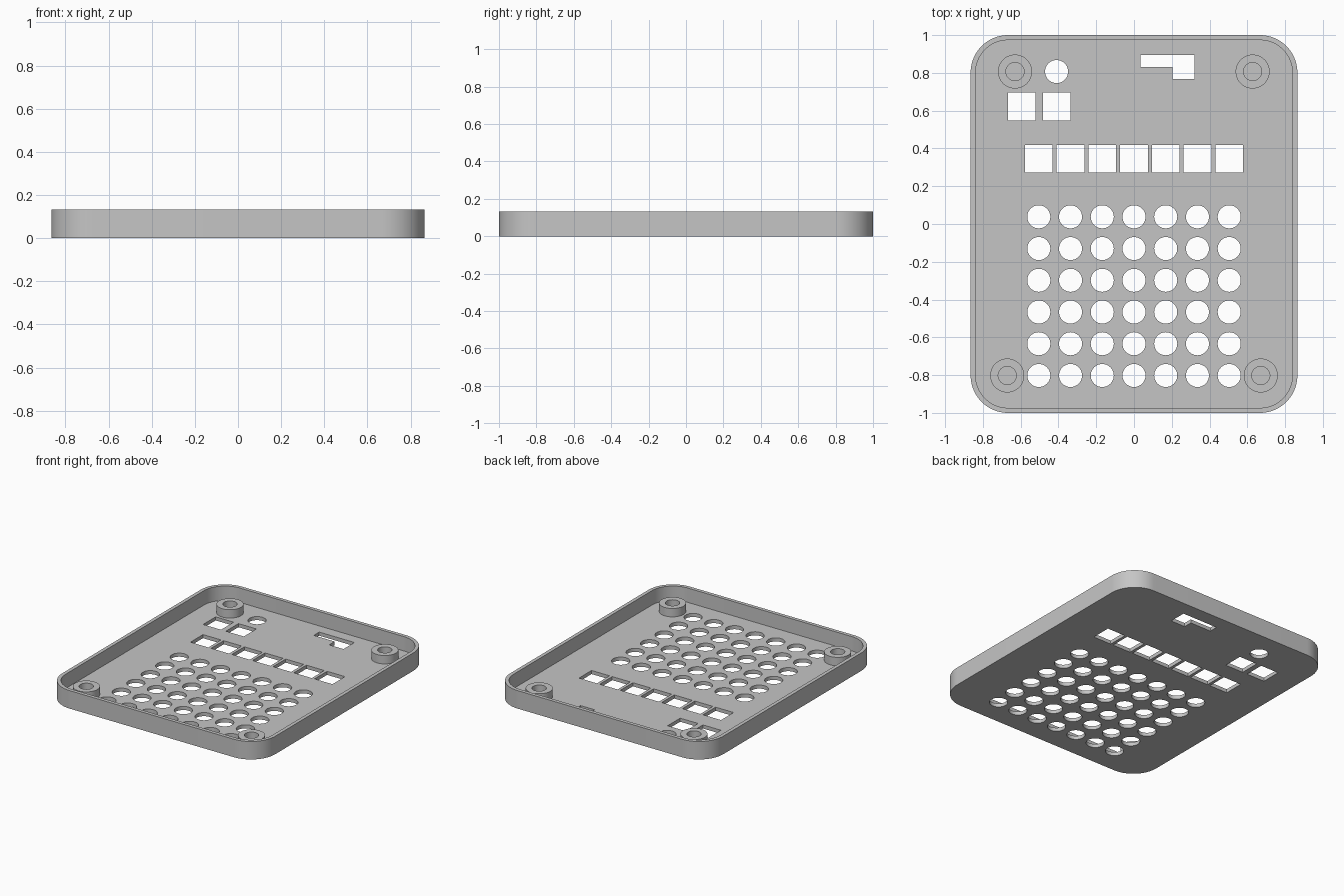
import bpy, bmesh
from math import cos, sin, pi, radians

cube = bpy.data.objects.get("Cube")
if cube:
    bpy.data.objects.remove(cube, do_unlink=True)

HALF_X, HALF_Y, HEIGHT = 0.865, 1.0, 0.132
WALL, FLOOR, CORNER = 0.0265, 0.0265, 0.198
PITCH, HOLE_R, WINDOW = 0.168, 0.061, 0.146
BOSS_R, BORE_R, BOSS_TOP = 0.09, 0.048, 0.088

grey = bpy.data.materials.new("plain grey")
grey.use_nodes = True
colour = (0.56, 0.56, 0.56, 1)
grey.diffuse_color = colour
grey.node_tree.nodes["Principled BSDF"].inputs["Base Color"].default_value = colour


def circle(cx, cy, r, n=48):
    return [(cx + r * cos(2 * pi * i / n), cy + r * sin(2 * pi * i / n)) for i in range(n)]


def rect(cx, cy, w, h):
    return [(cx + sx * w / 2, cy + sy * h / 2) for sx, sy in ((-1, -1), (1, -1), (1, 1), (-1, 1))]


def rounded_rect(hx, hy, r, n=16):
    pts = []
    for q, (sx, sy) in enumerate(((1, 1), (-1, 1), (-1, -1), (1, -1))):
        for i in range(n + 1):
            a = (q + i / n) * pi / 2
            pts.append((sx * (hx - r) + r * cos(a), sy * (hy - r) + r * sin(a)))
    return pts


def finish(name, bm):
    bmesh.ops.recalc_face_normals(bm, faces=bm.faces[:])
    mesh = bpy.data.meshes.new(name)
    bm.to_mesh(mesh)
    bm.free()
    mesh.materials.append(grey)
    obj = bpy.data.objects.new(name, mesh)
    bpy.context.collection.objects.link(obj)
    return obj


def prisms(name, outlines, z0, z1):
    """Extrude each outline upwards from z0 to z1."""
    bm = bmesh.new()
    for outline in outlines:
        face = bm.faces.new([bm.verts.new((x, y, z0)) for x, y in outline])
        top = bmesh.ops.extrude_face_region(bm, geom=[face])["geom"]
        moved = [v for v in top if isinstance(v, bmesh.types.BMVert)]
        bmesh.ops.translate(bm, verts=moved, vec=(0, 0, z1 - z0))
        if not face.is_valid or len(face.link_loops if hasattr(face, "link_loops") else face.loops) == 0:
            continue
    # Close any base left open by the extrusion
    open_edges = [e for e in bm.edges if e.is_boundary]
    if open_edges:
        bmesh.ops.holes_fill(bm, edges=open_edges, sides=0)
    return finish(name, bm)


def activate(obj):
    bpy.ops.object.select_all(action="DESELECT")
    obj.select_set(True)
    bpy.context.view_layer.objects.active = obj


def cut(obj, cutter):
    cutter.hide_render = True
    mod = obj.modifiers.new("cut", "BOOLEAN")
    mod.operation, mod.solver, mod.object = "DIFFERENCE", "EXACT", cutter
    activate(obj)
    bpy.ops.object.modifier_apply(modifier=mod.name)
    bpy.data.objects.remove(cutter, do_unlink=True)


def smooth(obj):
    activate(obj)
    bpy.ops.object.shade_smooth_by_angle(angle=radians(30))


# Hollow tray
tray = prisms("tray", [rounded_rect(HALF_X, HALF_Y, CORNER)], 0, HEIGHT)
cut(tray, prisms("cavity", [rounded_rect(HALF_X - WALL, HALF_Y - WALL, CORNER - WALL)],
                 FLOOR, HEIGHT + 0.1))

# Openings in the floor: button grid, window row, pair of windows, knob hole, stepped slot
columns = [(i - 3) * PITCH for i in range(7)]
openings = [circle(x, 0.038 - row * PITCH, HOLE_R) for x in columns for row in range(6)]
openings += [rect(x, 0.345, WINDOW, WINDOW) for x in columns]
openings += [rect(x, 0.622, WINDOW, WINDOW) for x in (-0.595, -0.41)]
openings.append(circle(-0.41, 0.807, HOLE_R))
openings.append([(0.034, 0.894), (0.034, 0.831), (0.204, 0.831),
                 (0.204, 0.767), (0.32, 0.767), (0.32, 0.894)])
cut(tray, prisms("floor_openings", openings, -0.05, FLOOR + 0.03))
smooth(tray)

# Screw bosses: tubes standing on the floor
for name, x, y in (("back_right_boss", -0.63, 0.807), ("back_left_boss", 0.628, 0.807),
                   ("front_right_boss", -0.671, -0.802), ("front_left_boss", 0.671, -0.802)):
    boss = prisms(name, [circle(0, 0, BOSS_R)], FLOOR - 0.005, BOSS_TOP)
    cut(boss, prisms("bore", [circle(0, 0, BORE_R)], 0, BOSS_TOP + 0.05))
    boss.location = (x, y, 0)
    smooth(boss)
